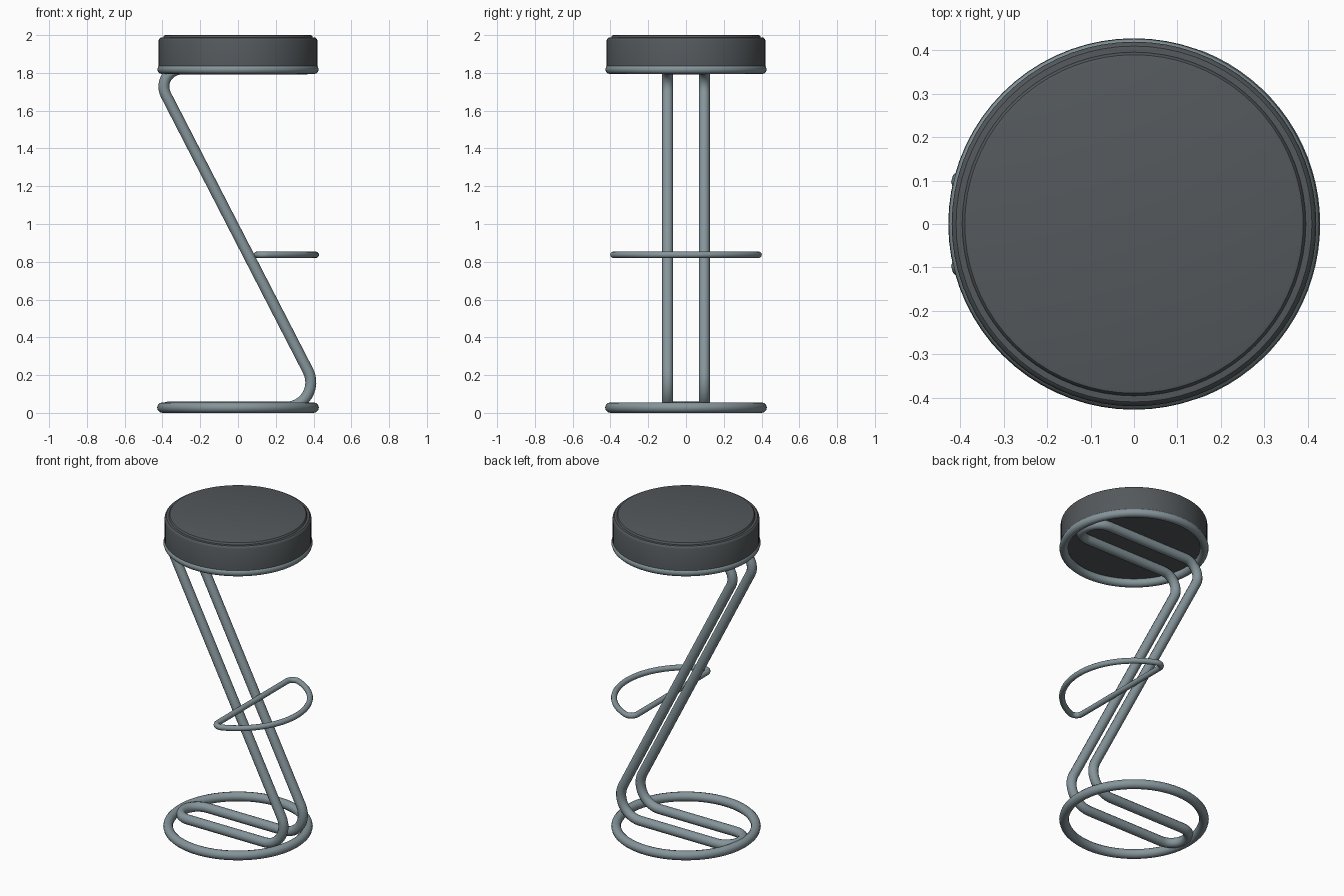
import bpy, bmesh, math
from mathutils import Vector

if "Cube" in bpy.data.objects:
    bpy.data.objects.remove(bpy.data.objects["Cube"])


def material(name, rgb):
    m = bpy.data.materials.new(name)
    m.diffuse_color = (*rgb, 1.0)
    m.use_nodes = True
    m.node_tree.nodes["Principled BSDF"].inputs["Base Color"].default_value = m.diffuse_color
    return m


METAL = material("grey_metal", (0.235, 0.30, 0.325))
PAD = material("dark_padding", (0.088, 0.099, 0.106))


def smooth(ob, angle=35):
    bpy.ops.object.select_all(action='DESELECT')
    ob.select_set(True)
    bpy.context.view_layer.objects.active = ob
    bpy.ops.object.shade_smooth_by_angle(angle=math.radians(angle))


def tube(name, pts, radius):
    """Closed round tube along a list of points."""
    cu = bpy.data.curves.new(name, 'CURVE')
    cu.dimensions = '3D'
    cu.bevel_depth = radius
    cu.bevel_resolution = 4
    sp = cu.splines.new('POLY')
    sp.points.add(len(pts) - 1)
    for p, co in zip(sp.points, pts):
        p.co = (*co, 1)
    sp.use_cyclic_u = True
    ob = bpy.data.objects.new(name, cu)
    bpy.context.collection.objects.link(ob)
    cu.materials.append(METAL)
    bpy.ops.object.select_all(action='DESELECT')
    ob.select_set(True)
    bpy.context.view_layer.objects.active = ob
    bpy.ops.object.convert(target='MESH')
    ob = bpy.context.view_layer.objects.active
    smooth(ob, 60)
    return ob


def arc(cx, cy, r, a0, a1, n):
    """2D arc points, angles in degrees."""
    return [(cx + r * math.cos(math.radians(a0 + (a1 - a0) * i / n)),
             cy + r * math.sin(math.radians(a0 + (a1 - a0) * i / n))) for i in range(n + 1)]


def fillet(a, b, c, r, n=12):
    """Rounded corner at b between a and c."""
    u, v = (a - b).normalized(), (c - b).normalized()
    half = u.angle(v) / 2
    centre = b + (u + v).normalized() * (r / math.sin(half))
    s = (b + u * (r / math.tan(half)) - centre).normalized()
    e = (b + v * (r / math.tan(half)) - centre).normalized()
    return [centre + s.slerp(e, i / n) * r for i in range(n + 1)]


# base ring and seat ring
for name, R, r, z in (("base_ring", 0.40, 0.028, 0.028), ("seat_ring", 0.402, 0.025, 1.819)):
    tube(name, [(x, y, z) for x, y in arc(0, 0, R, 0, 360, 72)[:-1]], r)

# Z-shaped frame: one side, mirrored, joined by rounded loop ends
HY, ZB, ZT = 0.097, 0.03, 1.82
top_end, low_end = 0.265, -0.28
a, b = Vector((top_end, -HY, ZT)), Vector((-0.452, -HY, ZT))
c, d = Vector((0.47, -HY, ZB)), Vector((low_end, -HY, ZB))
side = fillet(a, b, c, 0.093) + fillet(b, c, d, 0.132)
mirrored = [Vector((p.x, -p.y, p.z)) for p in reversed(side)]
low_loop = [Vector((x, y, ZB)) for x, y in arc(low_end, 0, HY, 270, 90, 16)]
top_loop = [Vector((x, y, ZT)) for x, y in arc(top_end, 0, HY, 90, -90, 16)]
tube("z_frame", side + low_loop + mirrored + top_loop, 0.029)

# D-shaped footrest
R, f, bar = 0.412, 0.04, 0.1
cx = bar + f
cy = math.sqrt((R - f) ** 2 - cx ** 2)
t = math.degrees(math.atan2(cy, cx))
rest = arc(0, 0, R, -t, t, 32) + arc(cx, cy, f, t, 180, 10)[1:]
rest += arc(cx, -cy, f, 180, 360 - t, 10)[:-1]
tube("footrest", [(x, y, 0.837) for x, y in rest], 0.017)

# round padded seat with raised top panel, spun from a profile
profile = [(0, 1.842), (0.405, 1.842), (0.405, 1.825), (0.42, 1.825), (0.42, 1.972), (0.417, 1.98),
           (0.41, 1.986), (0.396, 1.987), (0.394, 1.993), (0.39, 1.998), (0.383, 2.0), (0, 2.0)]
bm = bmesh.new()
vs = [bm.verts.new((x, 0, z)) for x, z in profile]
es = [bm.edges.new(p) for p in zip(vs, vs[1:])]
bmesh.ops.spin(bm, geom=vs + es, axis=(0, 0, 1), cent=(0, 0, 0), angle=math.tau, steps=72)
bmesh.ops.remove_doubles(bm, verts=bm.verts, dist=1e-4)
bmesh.ops.recalc_face_normals(bm, faces=bm.faces)
me = bpy.data.meshes.new("seat")
bm.to_mesh(me)
bm.free()
me.materials.append(PAD)
seat = bpy.data.objects.new("seat", me)
bpy.context.collection.objects.link(seat)
smooth(seat)
